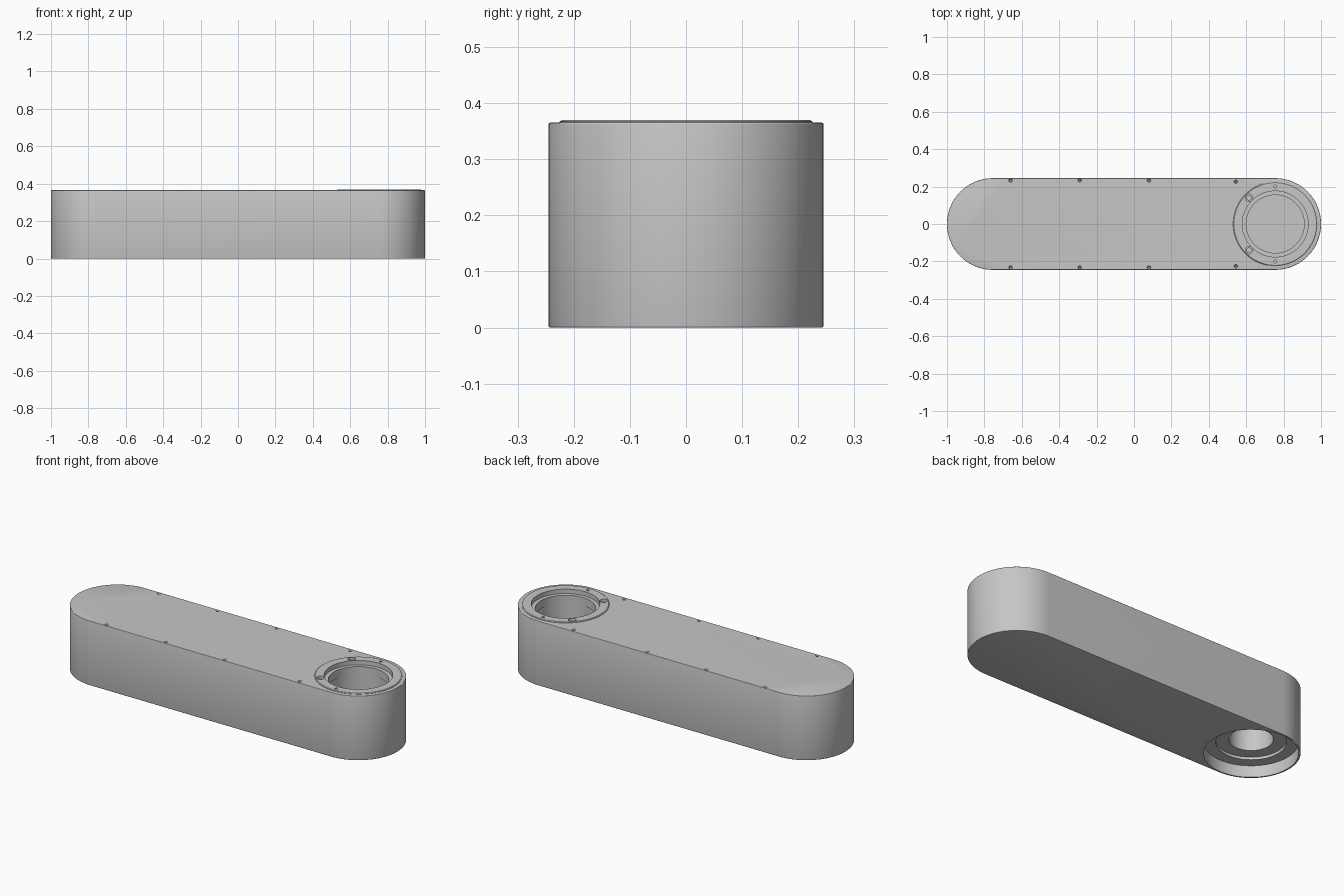
import bpy, bmesh
from math import pi, cos, sin

cube = bpy.data.objects.get("Cube")
if cube:
    bpy.data.objects.remove(cube, do_unlink=True)

# Main dimensions
END_X, RADIUS, TOP = 0.755, 0.245, 0.365
SEGMENTS = 96

metal = bpy.data.materials.new("grey_metal")
grey = (0.57, 0.57, 0.57, 1)
metal.diffuse_color = grey
metal.use_nodes = True
metal.node_tree.nodes["Principled BSDF"].inputs["Base Color"].default_value = grey


def finish(name, bm):
    """Turn a bmesh into a linked, coloured object."""
    bmesh.ops.recalc_face_normals(bm, faces=bm.faces)
    mesh = bpy.data.meshes.new(name)
    bm.to_mesh(mesh)
    bm.free()
    mesh.materials.append(metal)
    obj = bpy.data.objects.new(name, mesh)
    bpy.context.collection.objects.link(obj)
    return obj


def lathe(name, profile, x=END_X, y=0, closed=False, steps=SEGMENTS):
    """Spin a radius/height profile around a vertical axis at x, y."""
    bm = bmesh.new()
    verts = [bm.verts.new((r, 0, z)) for r, z in profile]
    edges = [bm.edges.new(pair) for pair in zip(verts, verts[1:])]
    if closed:
        edges.append(bm.edges.new((verts[-1], verts[0])))
    bmesh.ops.spin(bm, geom=verts + edges, cent=(0, 0, 0), axis=(0, 0, 1),
                   angle=2 * pi, steps=steps, use_duplicate=False)
    bmesh.ops.remove_doubles(bm, verts=bm.verts, dist=0.0001)
    bmesh.ops.translate(bm, verts=bm.verts, vec=(x, y, 0))
    return finish(name, bm)


def cut(target, cutters):
    """Subtract every cutter and leave a clean mesh."""
    for cutter in cutters:
        mod = target.modifiers.new("cut", 'BOOLEAN')
        mod.operation, mod.solver, mod.object = 'DIFFERENCE', 'EXACT', cutter
    depsgraph = bpy.context.evaluated_depsgraph_get()
    mesh = bpy.data.meshes.new_from_object(target.evaluated_get(depsgraph))
    target.modifiers.clear()
    target.data = mesh
    for cutter in cutters:
        bpy.data.objects.remove(cutter, do_unlink=True)


def smooth(obj):
    bpy.ops.object.select_all(action='DESELECT')
    obj.select_set(True)
    bpy.context.view_layer.objects.active = obj
    bpy.ops.object.shade_smooth_by_angle(angle=pi / 5)


def flange_holes():
    """Cutters for the stepped bolt holes and the pin holes of the flange."""
    holes = []
    for side in (1, -1):
        holes.append(lathe("bolt_hole", [(0, 0.31), (0.012, 0.31), (0.012, 0.354),
                                         (0.02, 0.354), (0.02, 0.4), (0, 0.4)],
                           0.615, side * 0.14, steps=24))
        holes.append(lathe("pin_hole", [(0, 0.33), (0.008, 0.33), (0.008, 0.4), (0, 0.4)],
                           END_X, side * 0.2, steps=16))
    return holes


# Long body with rounded ends and finely rounded rims
bm = bmesh.new()
outline = []
half = SEGMENTS // 2
for side, start in ((1, -pi / 2), (-1, pi / 2)):
    for i in range(half + 1):
        a = start + pi * i / half
        outline.append(bm.verts.new((side * END_X + RADIUS * cos(a), RADIUS * sin(a), 0)))
base = bm.faces.new(outline)
top = bmesh.ops.extrude_face_region(bm, geom=[base])
bmesh.ops.translate(bm, verts=[v for v in top["geom"] if isinstance(v, bmesh.types.BMVert)],
                    vec=(0, 0, TOP))
rims = [e for e in bm.edges if abs(e.verts[0].co.z - e.verts[1].co.z) < 0.001]
bmesh.ops.bevel(bm, geom=rims, offset=0.003, segments=3, profile=0.5, affect='EDGES')
body = finish("arm_body", bm)

# Deep bore under the flange, and a stepped recess below the opposite end
cutters = [
    lathe("top_bore", [(0, 0.12), (0.16, 0.12), (0.16, 0.3), (0.155, 0.3), (0.155, 0.345),
                       (0.176, 0.345), (0.176, 0.4), (0, 0.4)]),
    lathe("bottom_recess", [(0, -0.05), (0.235, -0.05), (0.235, 0.065), (0.175, 0.065),
                            (0.175, 0.08), (0.11, 0.08), (0.11, 0.265), (0, 0.265)], -END_X),
]

# Countersunk screw holes along both long edges
for x, y in ((-0.66, 0.233), (-0.29, 0.233), (0.08, 0.233), (0.545, 0.226)):
    for side in (1, -1):
        cutters.append(lathe("screw_hole", [(0, 0.33), (0.005, 0.33), (0.005, 0.36),
                                            (0.01, TOP), (0.01, 0.4), (0, 0.4)],
                             x, side * y, steps=16))
cut(body, cutters + flange_holes())
smooth(body)

# Raised flange with a chamfered outer rim
flange = lathe("bearing_flange", [(0.176, 0.347), (0.225, 0.347), (0.225, 0.367),
                                  (0.221, 0.37), (0.176, 0.37)], closed=True)
cut(flange, flange_holes())
smooth(flange)
